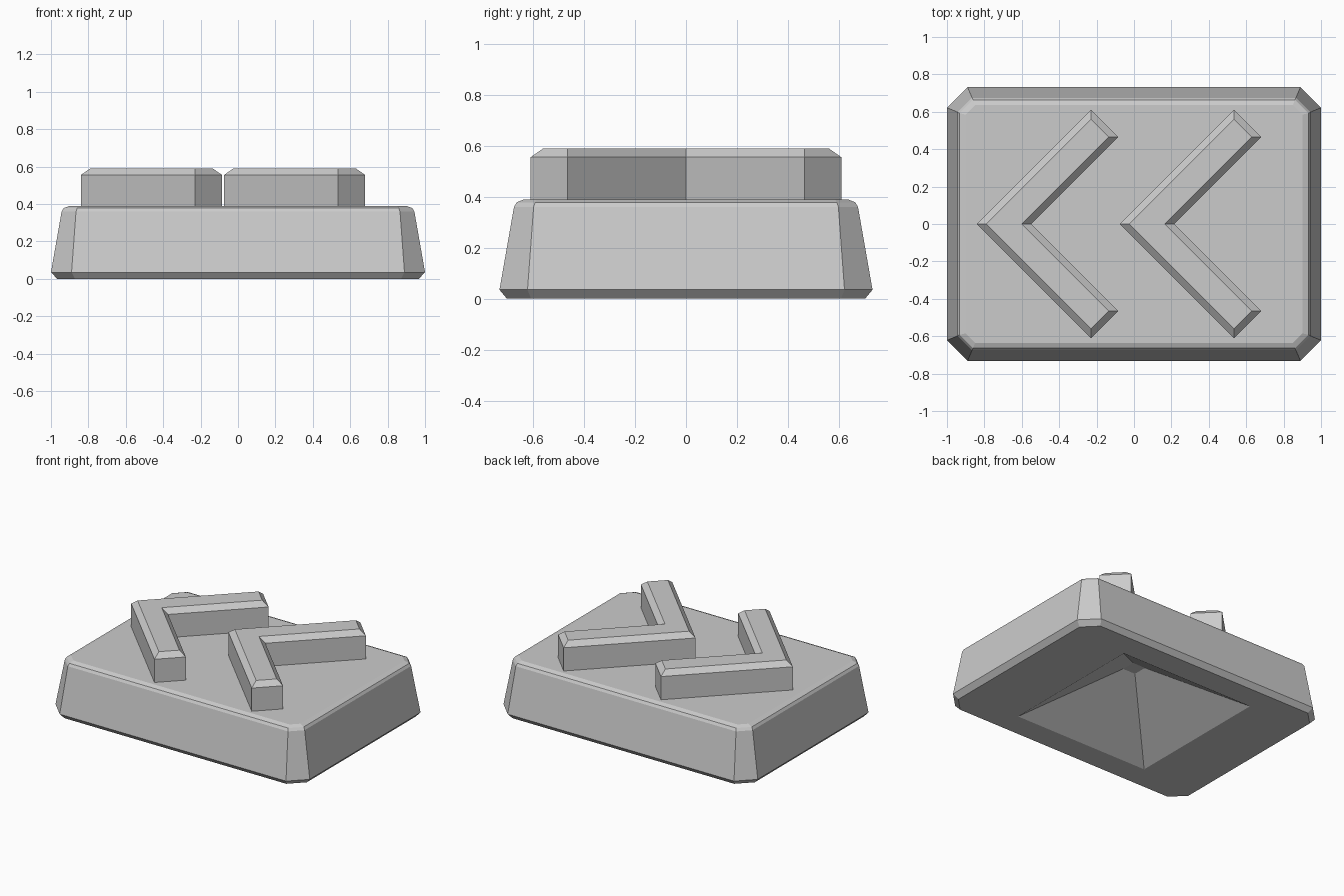
import bpy
import bmesh

cube = bpy.data.objects.get("Cube")
if cube:
    bpy.data.objects.remove(cube, do_unlink=True)

# Single grey material
GREY = (0.6, 0.6, 0.6, 1.0)
grey = bpy.data.materials.new("plain grey")
grey.use_nodes = True
grey.diffuse_color = GREY
grey.node_tree.nodes["Principled BSDF"].inputs["Base Color"].default_value = GREY


def loft(name, rings):
    """Skin a stack of equal-length point rings and cap both ends."""
    bm = bmesh.new()
    loops = [[bm.verts.new(p) for p in ring] for ring in rings]
    count = len(loops[0])
    for low, high in zip(loops, loops[1:]):
        for i in range(count):
            j = (i + 1) % count
            bm.faces.new((low[i], low[j], high[j], high[i]))
    bm.faces.new(loops[0][::-1])
    bm.faces.new(loops[-1])
    bmesh.ops.remove_doubles(bm, verts=bm.verts, dist=0.0005)
    bmesh.ops.recalc_face_normals(bm, faces=bm.faces)
    mesh = bpy.data.meshes.new(name)
    bm.to_mesh(mesh)
    bm.free()
    mesh.materials.append(grey)
    obj = bpy.data.objects.new(name, mesh)
    bpy.context.collection.objects.link(obj)
    return obj


def clipped_rectangle(hx, hy, cut, z):
    """Rectangle with cut corners, counter-clockwise."""
    return [(hx, -hy + cut, z), (hx, hy - cut, z),
            (hx - cut, hy, z), (-hx + cut, hy, z),
            (-hx, hy - cut, z), (-hx, -hy + cut, z),
            (-hx + cut, -hy, z), (hx - cut, -hy, z)]


def chevron_ring(x, inset, z):
    """Left-pointing chevron outline, drawn in evenly on all sides."""
    outer, inner = x + inset, x + 0.29 - inset
    top, tip = 0.61 - inset, x + 0.755 - inset
    return [(outer, 0, z), (x + 0.61, -top, z), (tip, -0.465, z),
            (inner, 0, z), (tip, 0.465, z), (x + 0.61, top, z)]


# Base plate: pyramid hollow underneath, then sloping sides and bevelled rim
loft("base_plate", [clipped_rectangle(*ring) for ring in (
    (0.05, 0.05, 0.0, 0.32),
    (0.53, 0.53, 0.0, 0.0),
    (0.967, 0.703, 0.095, 0.0),
    (1.0, 0.732, 0.11, 0.035),
    (0.943, 0.675, 0.077, 0.36),
    (0.932, 0.664, 0.072, 0.378),
    (0.9, 0.635, 0.05, 0.39),
)])

# Two raised chevrons with bevelled tops
for label, x in (("right", -0.84), ("left", -0.075)):
    loft(label + "_chevron", [chevron_ring(x, inset, z) for inset, z in (
        (0.0, 0.38), (0.0, 0.555), (0.05, 0.59))])
